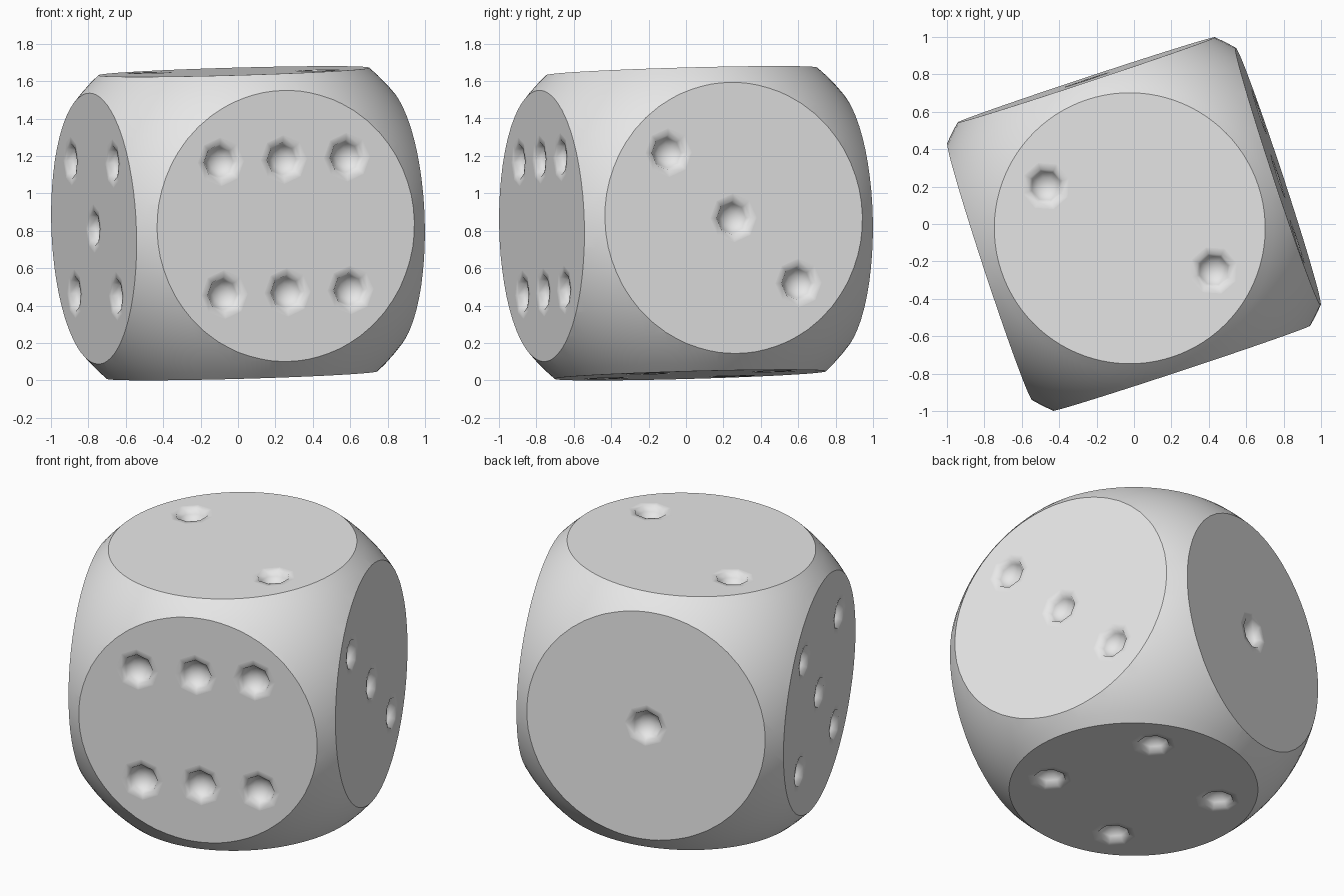
import bpy, bmesh, math
from mathutils import Matrix, Vector

cube = bpy.data.objects.get("Cube")
if cube:
    bpy.data.objects.remove(cube, do_unlink=True)

HALF = 0.812      # half the width across flat faces
DISC = 0.725      # radius of each flat round face
STEP = 0.355      # pip spacing
SIDES = 8         # sides of each pip

grey = bpy.data.materials.new("light_grey")
grey.use_nodes = True
grey.diffuse_color = (0.8, 0.8, 0.8, 1)
grey.node_tree.nodes["Principled BSDF"].inputs["Base Color"].default_value = (0.8, 0.8, 0.8, 1)


def make_object(name, bm):
    mesh = bpy.data.meshes.new(name)
    bm.to_mesh(mesh)
    bm.free()
    obj = bpy.data.objects.new(name, mesh)
    bpy.context.collection.objects.link(obj)
    return obj


def add_pip(bm, matrix):
    """Shallow eight-sided bowl cutter with a slightly flared rim."""
    profile = [(0.165, 0.002), (0.095, -0.002), (0.08, -0.035), (0.047, -0.06)]
    rings = []
    for r, z in profile:
        angles = [math.tau * i / SIDES for i in range(SIDES)]
        rings.append([bm.verts.new(matrix @ Vector((r * math.cos(a), r * math.sin(a), z)))
                      for a in angles])
    tip = bm.verts.new(matrix @ Vector((0, 0, -0.07)))
    bm.faces.new(rings[0])
    for i in range(SIDES):
        j = (i + 1) % SIDES
        for upper, lower in zip(rings, rings[1:]):
            bm.faces.new((upper[j], upper[i], lower[i], lower[j]))
        bm.faces.new((rings[-1][j], rings[-1][i], tip))


# Body: a cube whose edges and corners are rounded off by a sphere
bm = bmesh.new()
bmesh.ops.create_cube(bm, size=2 * HALF)
die = make_object("die_body", bm)

bm = bmesh.new()
bmesh.ops.create_uvsphere(bm, u_segments=96, v_segments=48, radius=math.hypot(HALF, DISC))
rounding = make_object("rounding_cutter", bm)

# Pip layouts, in steps, for each face direction
corners = [(-1, -1), (-1, 1), (1, -1), (1, 1)]
layouts = {
    (0, 1, 0): [(0, 0)],
    (0, 0, 1): [(-1, 1), (1, -1)],
    (1, 0, 0): [(-1, 1), (0, 0), (1, -1)],
    (0, 0, -1): corners,
    (-1, 0, 0): corners + [(0, 0)],
    (0, -1, 0): corners + [(0, -1), (0, 1)],
}
bm = bmesh.new()
for direction, spots in layouts.items():
    n = Vector(direction)
    v = Vector((0, 1, 0)) if n.z else Vector((0, 0, 1))
    u = v.cross(n)
    turn = Matrix((u, v, n)).transposed().to_4x4()
    for a, b in spots:
        add_pip(bm, Matrix.Translation(n * HALF + (u * a + v * b) * STEP) @ turn)
bmesh.ops.recalc_face_normals(bm, faces=bm.faces)
pips = make_object("pip_cutter", bm)

# Cut the body, then drop the cutters
for cutter, operation in ((rounding, 'INTERSECT'), (pips, 'DIFFERENCE')):
    mod = die.modifiers.new(cutter.name, 'BOOLEAN')
    mod.operation = operation
    mod.solver = 'EXACT'
    mod.object = cutter
bpy.context.view_layer.update()
result = bpy.data.meshes.new_from_object(die.evaluated_get(bpy.context.evaluated_depsgraph_get()))
die.modifiers.clear()
die.data = result
for cutter in (rounding, pips):
    bpy.data.objects.remove(cutter, do_unlink=True)


# Smooth everywhere except around the flat round faces
def is_flat(face):
    centre = face.calc_center_median()
    return (max(abs(c) for c in face.normal) > 0.9995
            and all(max(abs(c) for c in v.co) > HALF - 0.0002 for v in face.verts)
            and centre.length > 0)


bm = bmesh.new()
bm.from_mesh(result)
bm.normal_update()
flat = {f for f in bm.faces if is_flat(f)}
for f in bm.faces:
    f.smooth = True
    f.material_index = 0
for e in bm.edges:
    e.smooth = len([f for f in e.link_faces if f in flat]) != 1
bm.to_mesh(result)
bm.free()
result.materials.clear()
result.materials.append(grey)

# Turn about the vertical, lean slightly, and rest on the ground
up = Vector((-0.028, -0.028, 1)).normalized()
lean = Vector((0, 0, 1)).rotation_difference(up).to_matrix().to_4x4()
result.transform(lean @ Matrix.Rotation(math.radians(18.3), 4, 'Z'))
result.transform(Matrix.Translation((0, 0, -min(v.co.z for v in result.vertices))))
